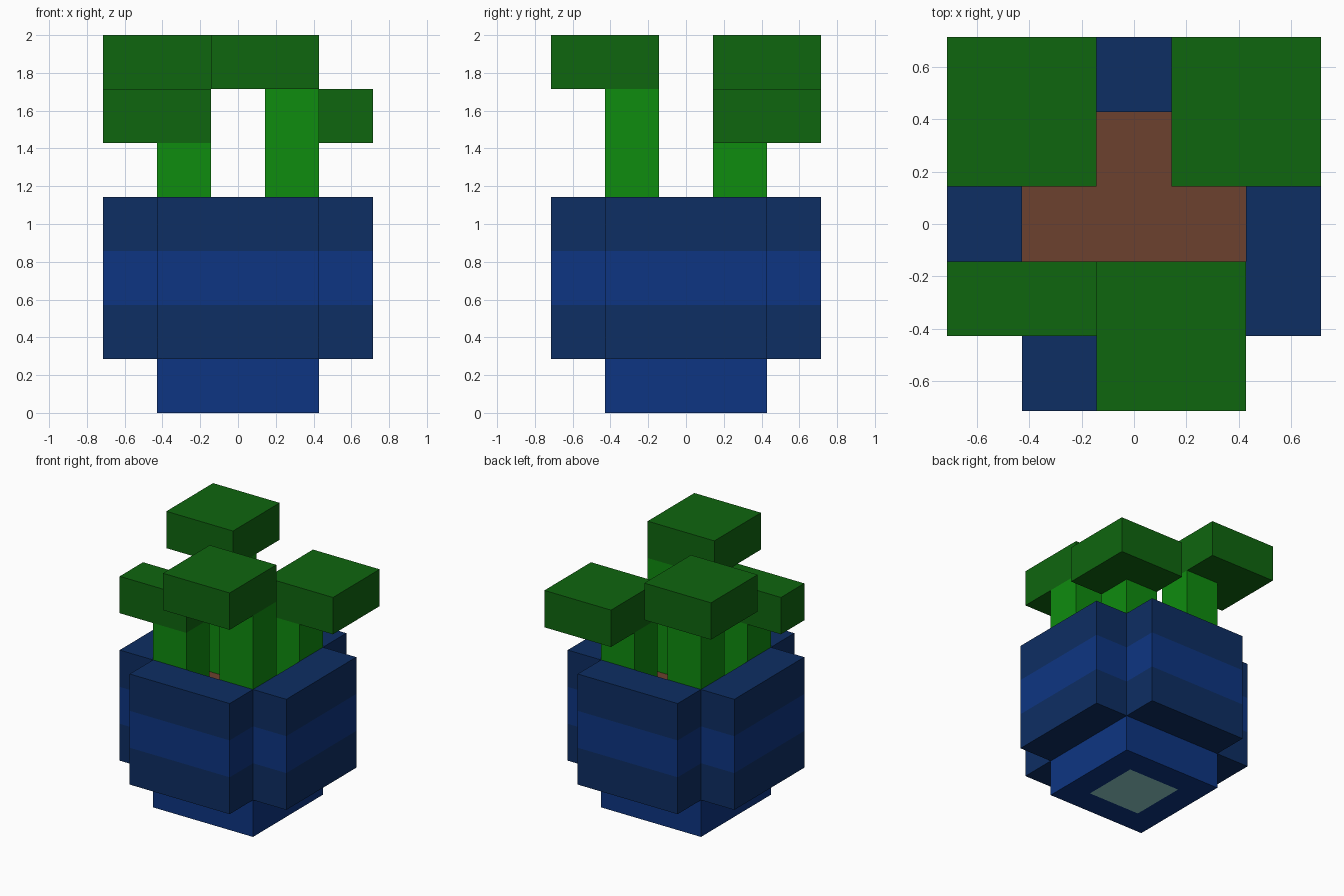
import bpy, bmesh, math
from mathutils import Matrix, Vector

if "Cube" in bpy.data.objects:
    bpy.data.objects.remove(bpy.data.objects["Cube"], do_unlink=True)

U = 2 / 7  # edge of one block; the model is 5 x 5 x 7 blocks


def linear(c):
    c /= 255
    return c / 12.92 if c <= 0.04045 else ((c + 0.055) / 1.055) ** 2.4


def material(name, *rgb):
    col = [linear(c) for c in rgb] + [1]
    m = bpy.data.materials.new(name)
    m.use_nodes = True
    m.diffuse_color = col
    m.node_tree.nodes["Principled BSDF"].inputs["Base Color"].default_value = col
    return m


leaf_green = material("leaf green", 15, 102, 15)
stem_green = material("stem green", 15, 140, 15)
dark_blue = material("dark blue", 13, 46, 99)
bright_blue = material("bright blue", 13, 53, 130)
soil_brown = material("soil brown", 108, 65, 46)
pale_teal = material("pale teal", 144, 207, 203)


def add_object(name, bm, *mats):
    me = bpy.data.meshes.new(name)
    bm.to_mesh(me)
    bm.free()
    for m in mats:
        me.materials.append(m)
    ob = bpy.data.objects.new(name, me)
    bpy.context.collection.objects.link(ob)
    return ob


def block(x0, x1, y0, y1, z0, z1):
    """Box given in block units, x and y measured from the centre."""
    bm = bmesh.new()
    size = Vector((x1 - x0, y1 - y0, z1 - z0)) * U
    mid = Vector((x0 + x1, y0 + y1, z0 + z1)) * U / 2
    bmesh.ops.create_cube(bm, size=1, matrix=Matrix.Translation(mid) @ Matrix.Diagonal((*size, 1)))
    return bm


# Foot of the pot, with a pale square inset in its underside
bm = block(-1.5, 1.5, -1.5, 1.5, 0, 1)
bm.normal_update()
under = min(bm.faces, key=lambda f: f.calc_center_median().z)
bmesh.ops.inset_region(bm, faces=[under], thickness=U)
under.material_index = 1
add_object("pot_foot", bm, bright_blue, pale_teal)

# Soil fills the core, one block below the rim
add_object("soil", block(-1.5, 1.5, -1.5, 1.5, 1, 3), soil_brown)

# Four pot walls, each with a brighter middle band
for i, side in enumerate(("front", "left", "back", "right")):
    bm = block(-1.5, 1.5, -2.5, -1.5, 1, 4)
    for z in (2, 3):
        bmesh.ops.bisect_plane(bm, geom=bm.verts[:] + bm.edges[:] + bm.faces[:],
                               plane_co=(0, 0, z * U), plane_no=(0, 0, 1))
    for f in bm.faces:
        f.material_index = int(2 * U < f.calc_center_median().z < 3 * U)
    bmesh.ops.rotate(bm, verts=bm.verts, matrix=Matrix.Rotation(i * math.pi / 2, 3, "Z"))
    add_object("pot_wall_" + side, bm, dark_blue, bright_blue)

# Plants: stem corner, stem top, and the leaf's footprint
plants = {
    "front_left": (0.5, -1.5, 6, (-0.5, 1.5, -2.5, -0.5)),
    "front_right": (-1.5, -1.5, 5, (-2.5, -0.5, -1.5, -0.5)),
    "back_left": (0.5, 0.5, 5, (0.5, 2.5, 0.5, 2.5)),
    "back_right": (-1.5, 0.5, 6, (-2.5, -0.5, 0.5, 2.5)),
}
for name, (x, y, top, foot) in plants.items():
    add_object("stem_" + name, block(x, x + 1, y, y + 1, 3, top), stem_green)
    add_object("leaf_" + name, block(*foot, top, top + 1), leaf_green)
